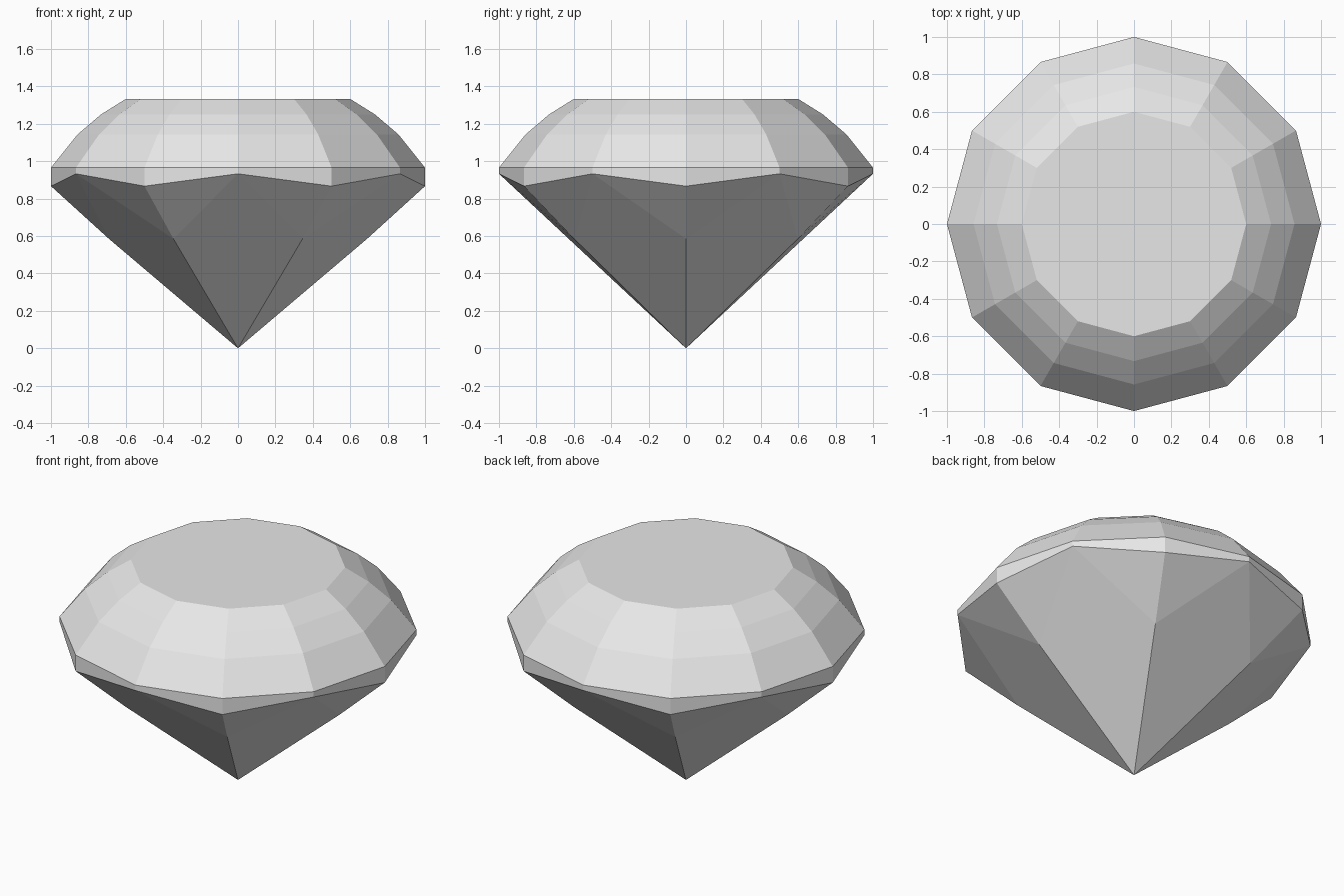
import bpy, bmesh
from math import sin, cos, radians

cube = bpy.data.objects.get("Cube")
if cube:
    bpy.data.objects.remove(cube, do_unlink=True)

SIDES = 12

# Single flat colour
grey = bpy.data.materials.new("light grey")
grey.use_nodes = True
colour = (0.8, 0.8, 0.8, 1.0)
grey.diffuse_color = colour
grey.node_tree.nodes["Principled BSDF"].inputs["Base Color"].default_value = colour

bm = bmesh.new()


def point(radius, step, z):
    a = radians(360 / SIDES * step)
    return bm.verts.new((radius * cos(a), radius * sin(a), z))


# Crown: flat table and three sloping bands down to the girdle
crown = [(0.6, 1.333), (0.733, 1.25), (0.858, 1.143), (1.0, 0.966)]
rings = [[point(r, i, z) for i in range(SIDES)] for r, z in crown]
bm.faces.new(rings[0])

# Girdle: lower edge zigzags between two heights
rings.append([point(1.0, i, 0.933 if i % 2 else 0.867) for i in range(SIDES)])
for upper, lower in zip(rings, rings[1:]):
    for i in range(SIDES):
        j = (i + 1) % SIDES
        bm.faces.new((upper[i], lower[i], lower[j], upper[j]))

# Pavilion: kite facets meeting at the tip, with triangles between them
edge = rings[-1]
tip = bm.verts.new((0, 0, 0))
mids = {i: point(0.69, i, 0.585) for i in range(0, SIDES, 2)}
for i in range(0, SIDES, 2):
    peak, after = i + 1, (i + 2) % SIDES
    bm.faces.new((edge[i], mids[i], edge[peak]))
    bm.faces.new((edge[peak], mids[after], edge[after]))
    bm.faces.new((edge[peak], mids[i], tip, mids[after]))

bmesh.ops.recalc_face_normals(bm, faces=bm.faces)
mesh = bpy.data.meshes.new("cut_gem")
bm.to_mesh(mesh)
bm.free()
mesh.materials.append(grey)
gem = bpy.data.objects.new("cut_gem", mesh)
bpy.context.collection.objects.link(gem)
